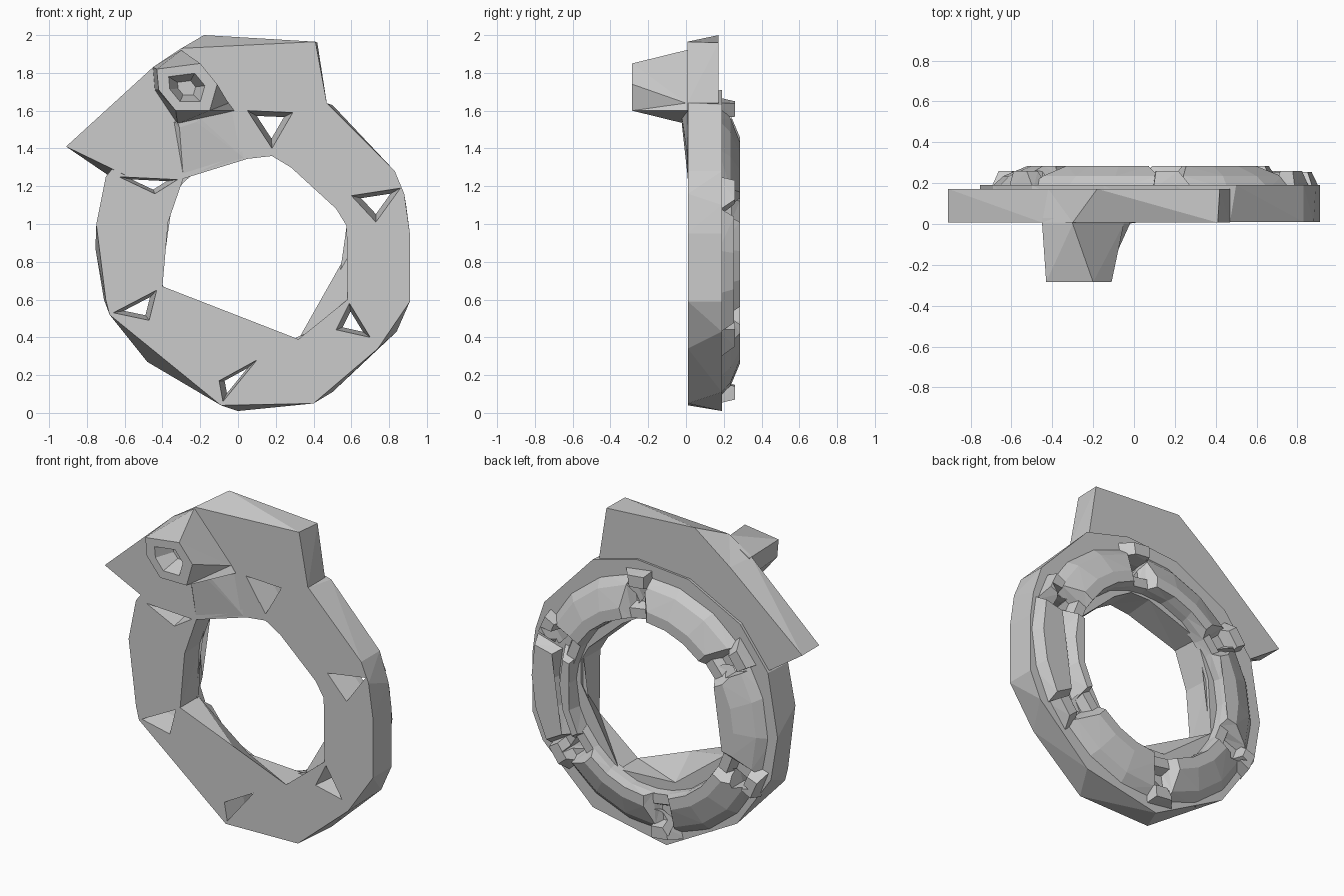
import bpy
import bmesh
from math import cos, sin, radians
from mathutils import Vector

cube = bpy.data.objects.get("Cube")
if cube:
    bpy.data.objects.remove(cube, do_unlink=True)

grey = bpy.data.materials.new("plain_grey")
grey.use_nodes = True
grey.diffuse_color = (0.6, 0.6, 0.6, 1)
shader = grey.node_tree.nodes["Principled BSDF"]
shader.inputs["Base Color"].default_value = grey.diffuse_color
shader.inputs["Roughness"].default_value = 0.8


def loft(name, sections):
    """Faceted solid through sections, each a depth y and a list of (x, z)."""
    bm = bmesh.new()
    loops = [[bm.verts.new((x, y, z)) for x, z in points] for y, points in sections]
    for near, far in zip(loops, loops[1:]):
        for i in range(len(near)):
            bm.faces.new((near[i - 1], near[i], far[i], far[i - 1]))
    bm.faces.new(loops[0])
    bm.faces.new(loops[-1])
    bmesh.ops.triangulate(bm, faces=bm.faces[:])
    bmesh.ops.recalc_face_normals(bm, faces=bm.faces[:])
    mesh = bpy.data.meshes.new(name)
    bm.to_mesh(mesh)
    bm.free()
    mesh.materials.append(grey)
    part = bpy.data.objects.new(name, mesh)
    bpy.context.collection.objects.link(part)
    return part


def cut(part, cutters):
    """Subtract every cutter and keep the resulting mesh."""
    for cutter in cutters:
        modifier = part.modifiers.new("opening", "BOOLEAN")
        modifier.operation = "DIFFERENCE"
        modifier.solver = "EXACT"
        modifier.object = cutter
    graph = bpy.context.evaluated_depsgraph_get()
    result = bpy.data.meshes.new_from_object(part.evaluated_get(graph))
    part.modifiers.clear()
    part.data = result


def scaled(points, factor):
    middle = sum((Vector(p) for p in points), Vector((0, 0))) / len(points)
    return [tuple(middle.lerp(Vector(p), factor)) for p in points]


CENTRE = Vector((0.08, 0.86))


def arc(angle, half_width, inner, outer, steps):
    """Outline of a ring sector around the centre."""
    angles = [radians(angle + half_width * (2 * i / steps - 1)) for i in range(steps + 1)]
    rim = [(CENTRE.x + outer * cos(a), CENTRE.y + outer * sin(a)) for a in angles]
    bore = [(CENTRE.x + inner * cos(a), CENTRE.y + inner * sin(a)) for a in angles]
    return rim + bore[::-1]


# Main ring: irregular outline that shifts between front and back
front_rim = [(.47, 1.64), (.83, 1.28), (.88, 1.16), (.91, .95), (.91, .59),
             (.74, .34), (.4, .05), (-.09, .04), (-.68, .52), (-.7, .6),
             (-.75, 1), (-.7, 1.25), (-.5, 1.5), (-.15, 1.66), (.2, 1.68)]
back_rim = [(.5, 1.63), (.83, 1.28), (.89, 1.1), (.91, .95), (.91, .59),
            (.84, .43), (.5, .11), (0, .01), (-.48, .27), (-.71, .6),
            (-.755, .87), (-.69, 1.25), (-.5, 1.5), (-.15, 1.68), (.2, 1.71)]
ring = loft("ring", [(.01, front_rim), (.19, back_rim)])

# Central opening
front_bore = [(-.29, 1.24), (.05, 1.345), (.18, 1.36), (.28, 1.3), (.52, 1.08),
              (.575, .99), (.58, .6), (.32, .39), (-.04, .53), (-.4, .67), (-.37, 1.01)]
back_bore = [(-.3, 1.24), (.05, 1.36), (.18, 1.36), (.3, 1.29), (.53, 1.08),
             (.58, .99), (.58, .85), (.32, .39), (-.06, .41), (-.4, .67), (-.38, 1.01)]
bore = loft("bore_cutter", [(-.1, front_bore), (.01, front_bore),
                            (.19, back_bore), (.4, back_bore)])

# Six funnel-shaped triangular holes
triangles = [
    [(.05, 1.6), (.29, 1.59), (.18, 1.4)],
    [(.6, 1.15), (.86, 1.19), (.73, 1.01)],
    [(.59, .58), (.52, .44), (.7, .4)],
    [(-.1, .17), (.1, .28), (-.08, .06)],
    [(-.66, .53), (-.43, .65), (-.47, .49)],
    [(-.63, 1.25), (-.32, 1.235), (-.44, 1.16)],
]
holes = [loft("hole_cutter", [(-.05, t), (.01, t), (.15, scaled(t, .6)), (.4, scaled(t, .6))])
         for t in triangles]

# Upper plate with its pointed corner
plate_front = [(-.91, 1.41), (-.45, 1.83), (-.3, 1.93), (.41, 1.965), (.47, 1.64),
               (.2, 1.5), (-.02, 1.36), (-.29, 1.24), (-.6, 1.26)]
plate_back = [(-.91, 1.41), (-.42, 1.82), (-.18, 2), (.42, 1.96), (.47, 1.64),
              (.2, 1.5), (-.02, 1.37), (-.27, 1.26), (-.69, 1.26)]
plate = loft("upper_plate", [(.007, plate_front), (.172, plate_back)])

# Shallow swelling under the knob
loft("knob_swelling", [(.009, [(-.29, 1.25), (.03, 1.35), (-.02, 1.6), (-.34, 1.54)]),
                       (-.02, [(-.31, 1.51), (-.22, 1.54), (-.2, 1.56), (-.32, 1.54)])])

# Tapered knob with a recessed tip
knob_base = [(-.45, 1.83), (-.3, 1.92), (-.05, 1.64), (-.02, 1.6), (-.32, 1.53), (-.44, 1.71)]
knob_tip = [(-.43, 1.82), (-.2, 1.85), (-.11, 1.74), (-.15, 1.6), (-.33, 1.6), (-.42, 1.71)]
knob = loft("knob", [(.03, knob_base), (0, knob_base), (-.285, knob_tip),
                     (-.285, scaled(knob_tip, .6)), (-.17, scaled(knob_tip, .3))])

# Sloping back pads, with small blocks and bridges beside the holes
raised = []
for i in range(6):
    middle = 52 + 60 * i
    if i == 5:
        # The left side splits into an inner ridge and a high outer pad
        raised.append(loft("inner_ridge", [(.17, arc(middle, 27, .53, .65, 3)),
                                           (.285, arc(middle, 23, .535, .58, 3))]))
        raised.append(loft("outer_pad", [(.17, arc(middle, 24, .64, .83, 3)),
                                         (.255, arc(middle, 21, .67, .79, 3))]))
    else:
        raised.append(loft("back_pad", [(.17, arc(middle, 28, .52, .79, 3)),
                                        (.235, arc(middle, 25, .525, .72, 3)),
                                        (.285, arc(middle, 21, .535, .6, 3))]))
    gap = middle - 30
    raised.append(loft("rim_block", [(.17, arc(gap, 7, .7, .81, 1)),
                                     (.26, arc(gap + 2, 4, .72, .79, 1))]))
    raised.append(loft("inner_bridge", [(.17, arc(gap, 10, .52, .63, 1)),
                                        (.24, arc(gap - 1, 8, .53, .59, 1))]))

cut(ring, [bore] + holes)
for part in [plate] + raised:
    cut(part, holes)

for cutter in [bore] + holes:
    bpy.data.objects.remove(cutter, do_unlink=True)
